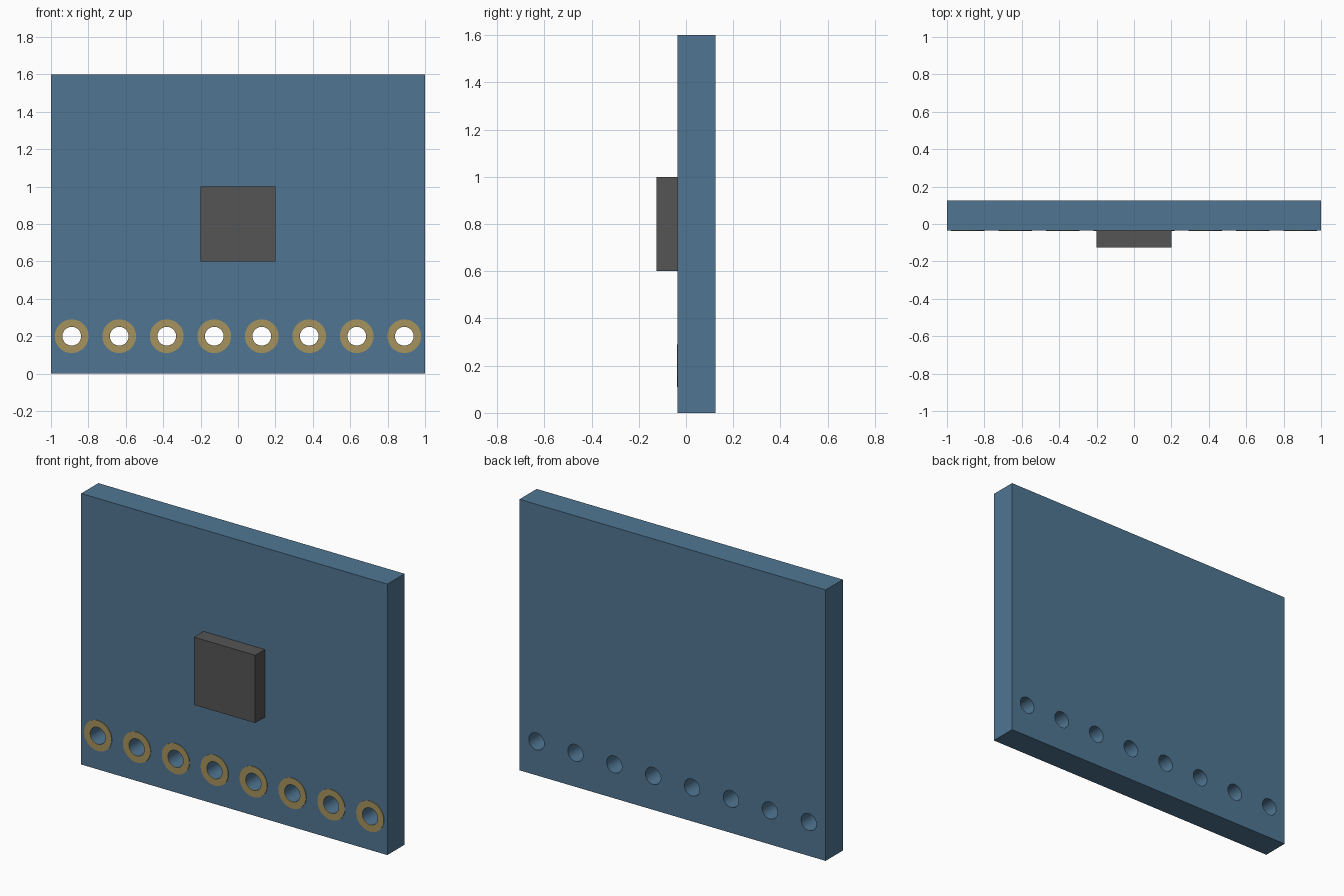
import bpy, bmesh
from math import cos, sin, pi, radians

if "Cube" in bpy.data.objects:
    bpy.data.objects.remove(bpy.data.objects["Cube"])

FACE, BACK = -0.035, 0.125          # front and back of the board in y
HOLE_Z, HOLE_R, PAD_R = 0.2, 0.05, 0.09
HOLES = [(i - 3.5) * 0.254 for i in range(8)]


def material(name, rgb):
    m = bpy.data.materials.new(name)
    m.diffuse_color = (*rgb, 1)
    m.use_nodes = True
    m.node_tree.nodes["Principled BSDF"].inputs["Base Color"].default_value = m.diffuse_color
    return m


def circle(cx, cz, r, n=48):
    return [(cx + r * cos(2 * pi * i / n), cz + r * sin(2 * pi * i / n)) for i in range(n)]


def rect(x0, x1, z0, z1):
    return [(x0, z0), (x1, z0), (x1, z1), (x0, z1)]


def plate(name, loops, y0, y1, mat):
    """Extrude an outline with holes (x, z loops) from y0 to y1."""
    curve = bpy.data.curves.new(name, 'CURVE')
    curve.dimensions = '2D'
    curve.fill_mode = 'BOTH'
    curve.extrude = (y1 - y0) / 2
    for loop in loops:
        s = curve.splines.new('POLY')
        s.points.add(len(loop) - 1)
        for p, (x, z) in zip(s.points, loop):
            p.co = (x, z, 0, 1)
        s.use_cyclic_u = True
    tmp = bpy.data.objects.new(name + "_outline", curve)
    bpy.context.collection.objects.link(tmp)
    bpy.context.view_layer.update()
    dg = bpy.context.evaluated_depsgraph_get()
    mesh = bpy.data.meshes.new_from_object(tmp.evaluated_get(dg))
    bpy.data.objects.remove(tmp)

    # weld caps to walls and make normals consistent
    bm = bmesh.new()
    bm.from_mesh(mesh)
    bmesh.ops.remove_doubles(bm, verts=bm.verts, dist=1e-5)
    bmesh.ops.recalc_face_normals(bm, faces=bm.faces)
    bm.to_mesh(mesh)
    bm.free()

    mesh.name = name
    mesh.materials.clear()
    mesh.materials.append(mat)
    obj = bpy.data.objects.new(name, mesh)
    obj.rotation_euler.x = radians(90)
    obj.location.y = (y0 + y1) / 2
    bpy.context.collection.objects.link(obj)
    bpy.ops.object.select_all(action='DESELECT')
    obj.select_set(True)
    bpy.context.view_layer.objects.active = obj
    bpy.ops.object.shade_smooth_by_angle(angle=radians(30))
    return obj


blue = material("board_blue", (0.08, 0.18, 0.29))
gold = material("pad_gold", (0.38, 0.29, 0.11))
dark = material("chip_dark", (0.09, 0.09, 0.09))

# board with a row of through holes
plate("board", [rect(-1, 1, 0, 1.6)] + [circle(x, HOLE_Z, HOLE_R) for x in HOLES],
      FACE, BACK, blue)

# chip on the front face
plate("chip", [rect(-0.2, 0.2, 0.6, 1.0)], -0.125, FACE, dark)

# thin ring pad around each hole
for i, x in enumerate(HOLES):
    plate(f"pad_{i + 1}", [circle(x, HOLE_Z, PAD_R), circle(x, HOLE_Z, HOLE_R)],
          FACE - 0.0035, FACE, gold)
